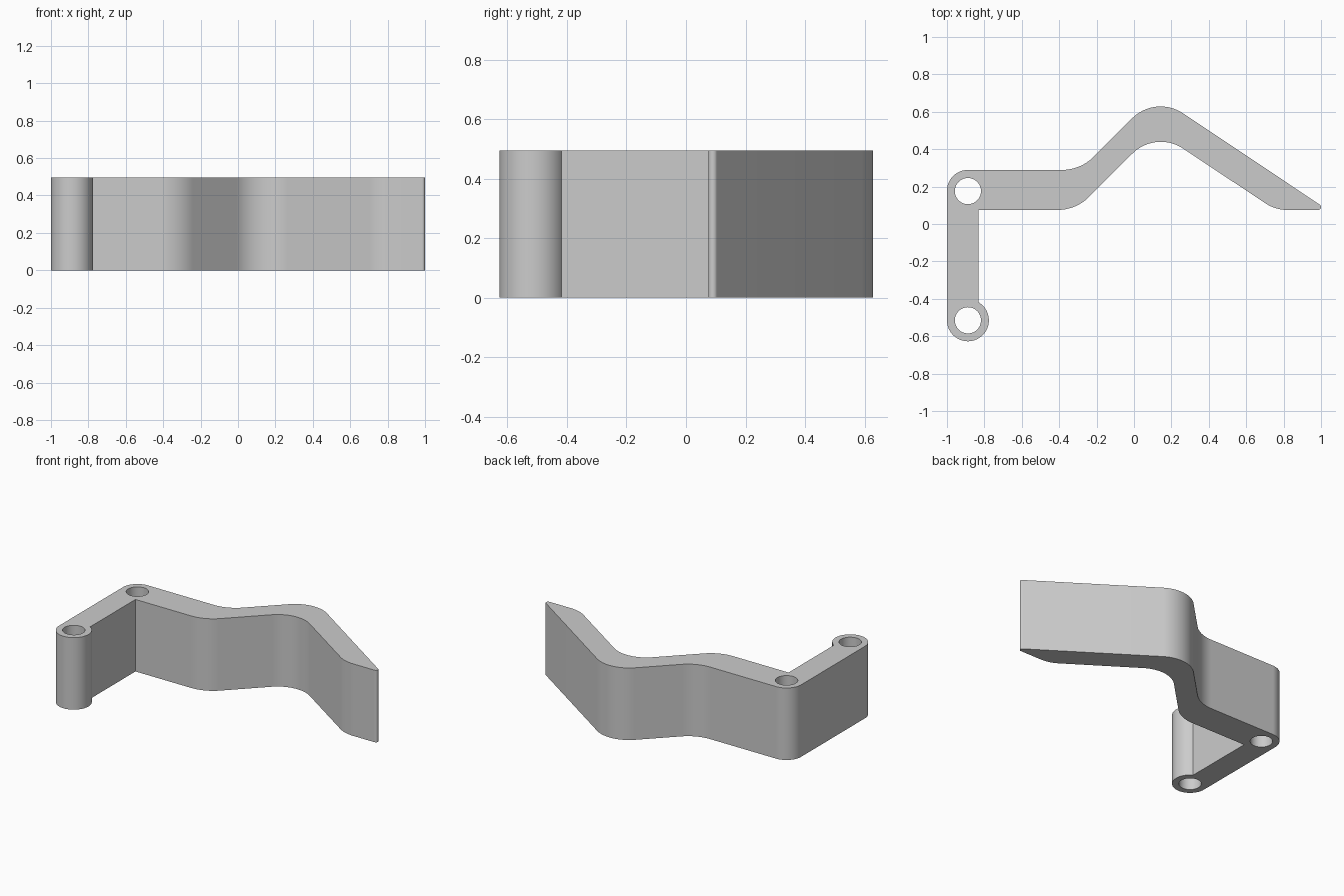
import bpy, bmesh
from math import sin, cos, tan, radians, ceil, sqrt
from mathutils import Vector

HEIGHT = 0.495
BOSS_R, HOLE_R = 0.112, 0.07
PIVOT_TOP = Vector((-0.888, 0.176))
PIVOT_BOTTOM = Vector((-0.888, -0.515))

if "Cube" in bpy.data.objects:
    bpy.data.objects.remove(bpy.data.objects["Cube"], do_unlink=True)

grey = bpy.data.materials.new("light grey")
grey.use_nodes = True
colour = (0.6, 0.6, 0.6, 1)
grey.diffuse_color = colour
grey.node_tree.nodes["Principled BSDF"].inputs["Base Color"].default_value = colour


def arc(centre, radius, start, end, steps):
    angles = [radians(start + (end - start) * i / steps) for i in range(steps + 1)]
    return [centre + radius * Vector((cos(a), sin(a))) for a in angles]


def fillet(before, corner, after, radius):
    """Points of a round of the given radius, tangent to both sides of a corner."""
    if radius == 0:
        return [corner]
    u, v = (before - corner).normalized(), (after - corner).normalized()
    half = u.angle(v) / 2
    centre = corner + (u + v).normalized() * radius / sin(half)
    first = corner + u * radius / tan(half) - centre
    last = corner + v * radius / tan(half) - centre
    turn = first.angle_signed(last)
    steps = ceil(abs(turn) / radians(4))
    points = []
    for i in range(steps + 1):
        a = -turn * i / steps
        points.append(centre + Vector((first.x * cos(a) - first.y * sin(a),
                                       first.x * sin(a) + first.y * cos(a))))
    return points


# Bent arm corners, counter-clockwise: x, y, round radius
corners = [
    (-0.832, 0.075, 0),       # inner elbow
    (-0.31, 0.075, 0.24),     # lower bend
    (0.116, 0.501, 0.215),    # inner crest
    (0.756, 0.075, 0.215),    # toe
    (1.036, 0.075, 0.0157),   # tip
    (0.115, 0.69, 0.215),     # outer crest
    (-0.286, 0.289, 0.24),    # upper bend
    (-1.0, 0.289, BOSS_R),    # upper pivot corner
]
# Lower pivot boss, cut by the inner side of the short arm
dx = corners[0][0] - PIVOT_BOTTOM.x
join = PIVOT_BOTTOM + Vector((dx, sqrt(BOSS_R ** 2 - dx ** 2)))
outline = arc(PIVOT_BOTTOM, BOSS_R, 180, 420, 60)
outline[-1] = join
path = [join] + [Vector(c[:2]) for c in corners] + [outline[0]]
for i, (x, y, radius) in enumerate(corners):
    outline += fillet(path[i], path[i + 1], path[i + 2], radius)

# Fill the profile around both pin holes, then extrude it
bm = bmesh.new()
holes = [arc(p, HOLE_R, 0, 360, 48)[:-1] for p in (PIVOT_TOP, PIVOT_BOTTOM)]
edges = []
for loop in [outline] + holes:
    verts = [bm.verts.new((p.x, p.y, 0)) for p in loop]
    edges += [bm.edges.new((v, verts[i - 1])) for i, v in enumerate(verts)]
bmesh.ops.triangle_fill(bm, edges=edges, use_beauty=True)
result = bmesh.ops.extrude_face_region(bm, geom=bm.faces[:], use_keep_orig=True)
top = [g for g in result["geom"] if isinstance(g, bmesh.types.BMVert)]
bmesh.ops.translate(bm, verts=top, vec=(0, 0, HEIGHT))
bmesh.ops.recalc_face_normals(bm, faces=bm.faces[:])

mesh = bpy.data.meshes.new("bent_lever")
bm.to_mesh(mesh)
bm.free()
mesh.materials.append(grey)
lever = bpy.data.objects.new("bent_lever", mesh)
bpy.context.collection.objects.link(lever)
bpy.ops.object.select_all(action="DESELECT")
lever.select_set(True)
bpy.context.view_layer.objects.active = lever
bpy.ops.object.shade_smooth_by_angle(angle=radians(30))
